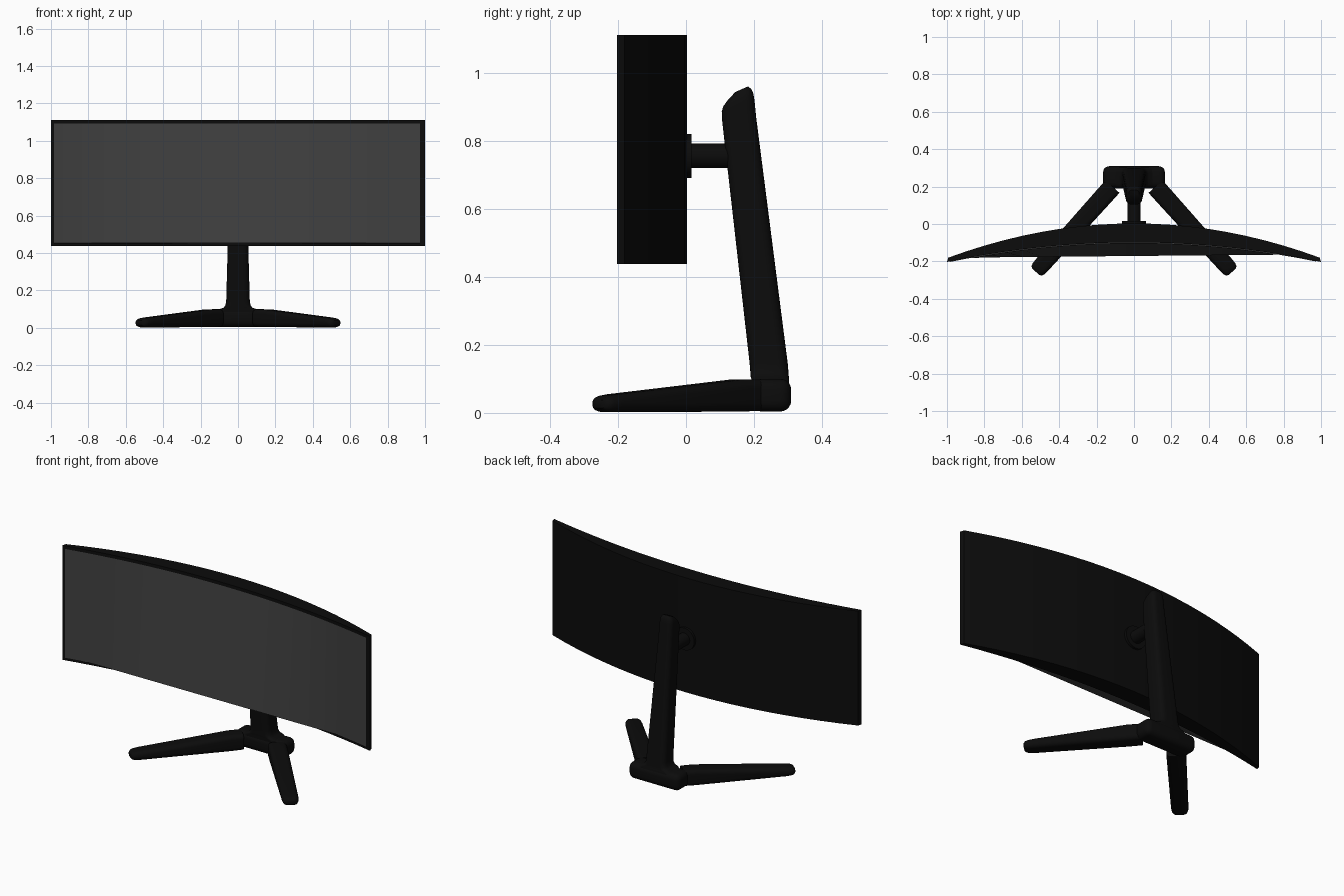
import bpy, bmesh, math
from mathutils import Vector

if "Cube" in bpy.data.objects:
    bpy.data.objects.remove(bpy.data.objects["Cube"])


def material(name, value):
    m = bpy.data.materials.new(name)
    m.diffuse_color = (value, value, value, 1)
    m.use_nodes = True
    m.node_tree.nodes["Principled BSDF"].inputs["Base Color"].default_value = m.diffuse_color
    return m


BLACK = material("black_plastic", 0.0035)
GREY = material("screen_grey", 0.05)


def finish(bm, name, mat, smooth=True):
    bmesh.ops.recalc_face_normals(bm, faces=bm.faces)
    me = bpy.data.meshes.new(name)
    bm.to_mesh(me)
    bm.free()
    ob = bpy.data.objects.new(name, me)
    bpy.context.collection.objects.link(ob)
    me.materials.append(mat)
    if smooth:
        bpy.ops.object.select_all(action='DESELECT')
        ob.select_set(True)
        bpy.context.view_layer.objects.active = ob
        bpy.ops.object.shade_smooth_by_angle(angle=math.radians(40))
    return ob


def rounded_rect(u0, u1, v0, v1, r, seg=5):
    r = min(r, (u1 - u0) * .49, (v1 - v0) * .49)
    pts = []
    for k, (cu, cv) in enumerate([(u1 - r, v1 - r), (u0 + r, v1 - r),
                                  (u0 + r, v0 + r), (u1 - r, v0 + r)]):
        for i in range(seg + 1):
            a = math.pi / 2 * (k + i / seg)
            pts.append((cu + r * math.cos(a), cv + r * math.sin(a)))
    return pts


def loft(name, rings, mat=BLACK, smooth=True):
    bm = bmesh.new()
    loops = [[bm.verts.new(p) for p in ring] for ring in rings]
    n = len(loops[0])
    for a, b in zip(loops, loops[1:]):
        for i in range(n):
            j = (i + 1) % n
            bm.faces.new((a[i], a[j], b[j], b[i]))
    bm.faces.new(loops[0])
    bm.faces.new(loops[-1])
    return finish(bm, name, mat, smooth)


# Curved panel: thick in the middle, thin at the ends
Z0, Z1 = 0.437, 1.11
STEPS = 20


def front_y(x):
    return -0.098 - 0.105 * x * x


def back_y(x):
    return 0.003 - 0.183 * x * x


rings = []
for i in range(STEPS + 1):
    x = -1 + 2 * i / STEPS
    f, b = front_y(x), back_y(x)
    rings.append([(x, f, Z0), (x, f, Z1), (x * .993, b, Z1), (x * .993, b, Z0)])
loft("monitor_housing", rings)

# Screen: curved along the top, straight chord along the bottom
bm = bmesh.new()
ZB, ZT, XA, XB = Z0 + .016, Z1 - .017, -0.88, 0.79
rows = []
for i in range(STEPS + 1):
    x = -0.983 + 1.955 * i / STEPS
    arc = front_y(x) - .003
    t = (x - XA) / (XB - XA)
    chord = front_y(XA) * (1 - t) + front_y(XB) * t
    low = min(arc, chord)
    rows.append([bm.verts.new(p) for p in
                 ((x, arc, ZT), (x, low, ZB), (x, arc + .004, ZB - .002))])
for a, b in zip(rows, rows[1:]):
    for k in range(2):
        bm.faces.new((a[k], a[k + 1], b[k + 1], b[k]))
finish(bm, "screen", GREY)


# Mount plate and arm
def cylinder(name, radius, y0, y1, z):
    bm = bmesh.new()
    bmesh.ops.create_cone(bm, cap_ends=True, segments=32, radius1=radius,
                          radius2=radius, depth=y1 - y0)
    for v in bm.verts:
        v.co = Vector((v.co.x, (y0 + y1) / 2 + v.co.z, z + v.co.y))
    return finish(bm, name, BLACK)


cylinder("mount_plate", 0.065, -0.01, 0.016, 0.755)
cylinder("mount_arm", 0.036, 0.01, 0.15, 0.755)

# Leaning column: half width, front y, back y, front z, back z, corner radius
column = [(.115, .195, .303, .085, .085, .03), (.098, .192, .303, .1, .1, .03),
          (.078, .19, .302, .107, .107, .03), (.067, .189, .301, .12, .12, .03),
          (.063, .187, .299, .145, .145, .03), (.043, .106, .206, .86, .87, .025),
          (.042, .105, .201, .885, .92, .025), (.041, .109, .198, .9, .938, .025),
          (.036, .122, .192, .918, .952, .022), (.026, .145, .182, .943, .959, .015)]
rings = []
for hw, yf, yb, zf, zb, r in column:
    rings.append([(u, v, zf + (zb - zf) * (v - yf) / (yb - yf))
                  for u, v in rounded_rect(-hw, hw, yf, yb, r)])
loft("stand_column", rings)

# Base hub
bm = bmesh.new()
bmesh.ops.create_cube(bm, size=1)
for v in bm.verts:
    v.co = Vector((v.co.x * .33, .25 + v.co.y * .118, .052 + v.co.z * .096))
bmesh.ops.bevel(bm, geom=bm.edges[:], offset=.032, segments=5, profile=.5,
                affect='EDGES')
finish(bm, "base_hub", BLACK)

# Splayed legs: distance along leg, half width, bottom z, top z
leg = [(0, .05, .006, .098), (.07, .05, .004, .098), (.56, .045, .002, .055),
       (.59, .043, .003, .051), (.605, .038, .007, .046), (.613, .026, .014, .038)]
for side, label in ((-1, "left"), (1, "right")):
    start = Vector((side * .115, .2, 0))
    along = Vector((side * .67, -.745, 0)).normalized()
    across = Vector((-along.y, along.x, 0))
    rings = []
    for d, hw, z0, z1 in leg:
        rings.append([start + along * d + across * u + Vector((0, 0, v))
                      for u, v in rounded_rect(-hw, hw, z0, z1, .024)])
    loft(label + "_leg", rings)
